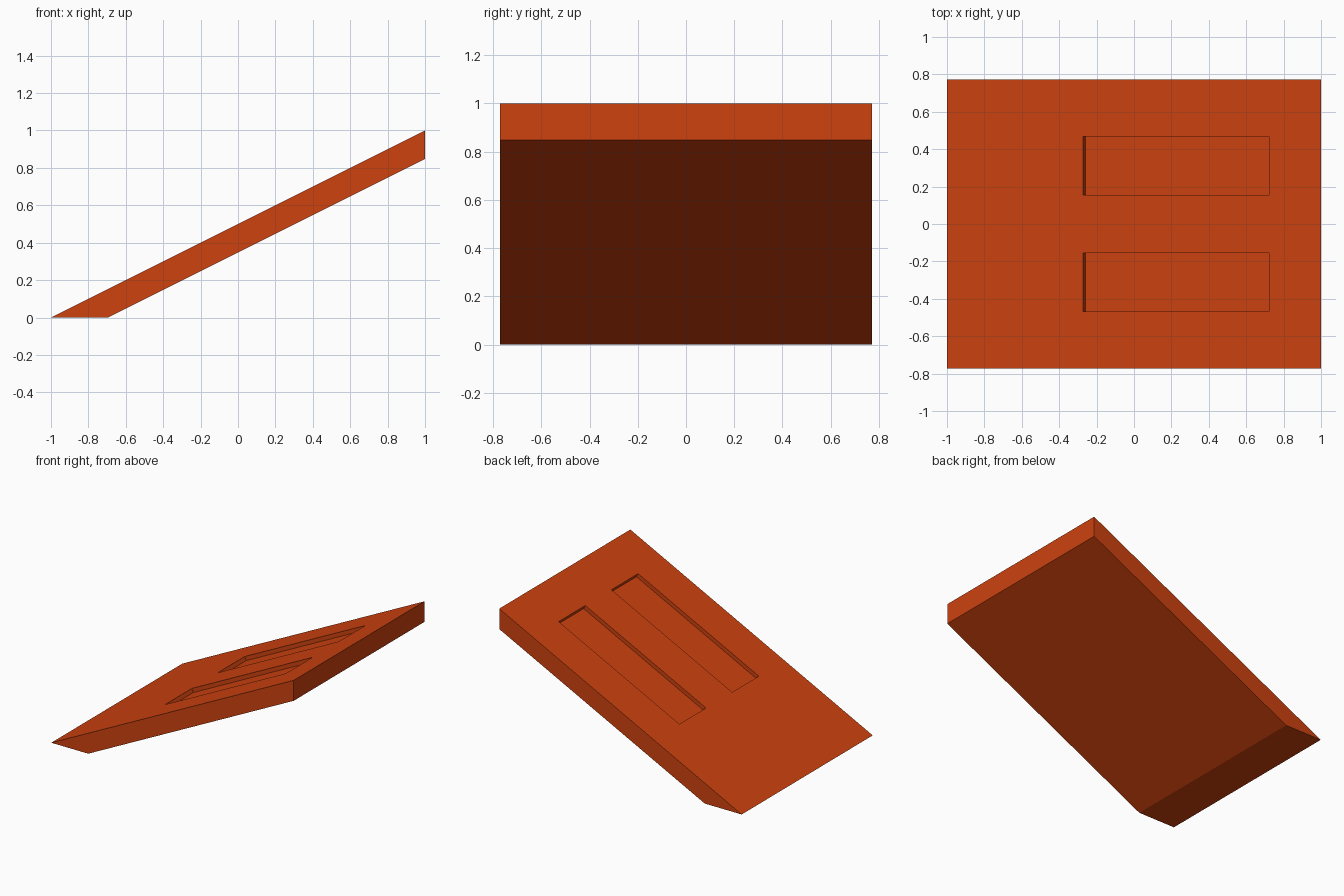
import bpy, bmesh, math
from mathutils import Matrix

if "Cube" in bpy.data.objects:
    bpy.data.objects.remove(bpy.data.objects["Cube"], do_unlink=True)

HALF_WIDTH = 0.772
SLOPE = math.atan(0.5)
SLOT_DEPTH = 0.03

# Single painted finish
orange = bpy.data.materials.new("burnt_orange")
orange.use_nodes = True
colour = (0.61, 0.054, 0.0045, 1)
orange.diffuse_color = colour
orange.node_tree.nodes["Principled BSDF"].inputs["Base Color"].default_value = colour


def add_object(name, bm):
    bmesh.ops.recalc_face_normals(bm, faces=bm.faces)
    mesh = bpy.data.meshes.new(name)
    bm.to_mesh(mesh)
    bm.free()
    mesh.materials.append(orange)
    obj = bpy.data.objects.new(name, mesh)
    bpy.context.collection.objects.link(obj)
    return obj


# Sloped slab: side profile extruded across the width
bm = bmesh.new()
profile = [(-1, 0), (-0.695, 0), (1, 0.8475), (1, 1)]
side = bm.faces.new([bm.verts.new((x, -HALF_WIDTH, z)) for x, z in profile])
ext = bmesh.ops.extrude_face_region(bm, geom=[side])
moved = [v for v in ext["geom"] if isinstance(v, bmesh.types.BMVert)]
bmesh.ops.translate(bm, verts=moved, vec=(0, 2 * HALF_WIDTH, 0))
ramp = add_object("ramp_slab", bm)

# Two shallow slots sunk square to the sloping top
slot_x, slot_y = 0.225, 0.311
slot_size = (0.996 / math.cos(SLOPE), 0.314, 2 * SLOT_DEPTH)
bm = bmesh.new()
for sign in (-1, 1):
    place = (Matrix.Translation((slot_x, sign * slot_y, (slot_x + 1) / 2))
             @ Matrix.Rotation(-SLOPE, 4, "Y")
             @ Matrix.Diagonal((*slot_size, 1)))
    bmesh.ops.create_cube(bm, size=1, matrix=place)
cutter = add_object("slot_cutter", bm)
cutter.hide_render = True

cut = ramp.modifiers.new("slots", "BOOLEAN")
cut.operation = "DIFFERENCE"
cut.solver = "EXACT"
cut.object = cutter
bpy.context.view_layer.objects.active = ramp
ramp.select_set(True)
bpy.ops.object.modifier_apply(modifier=cut.name)
bpy.data.objects.remove(cutter, do_unlink=True)
